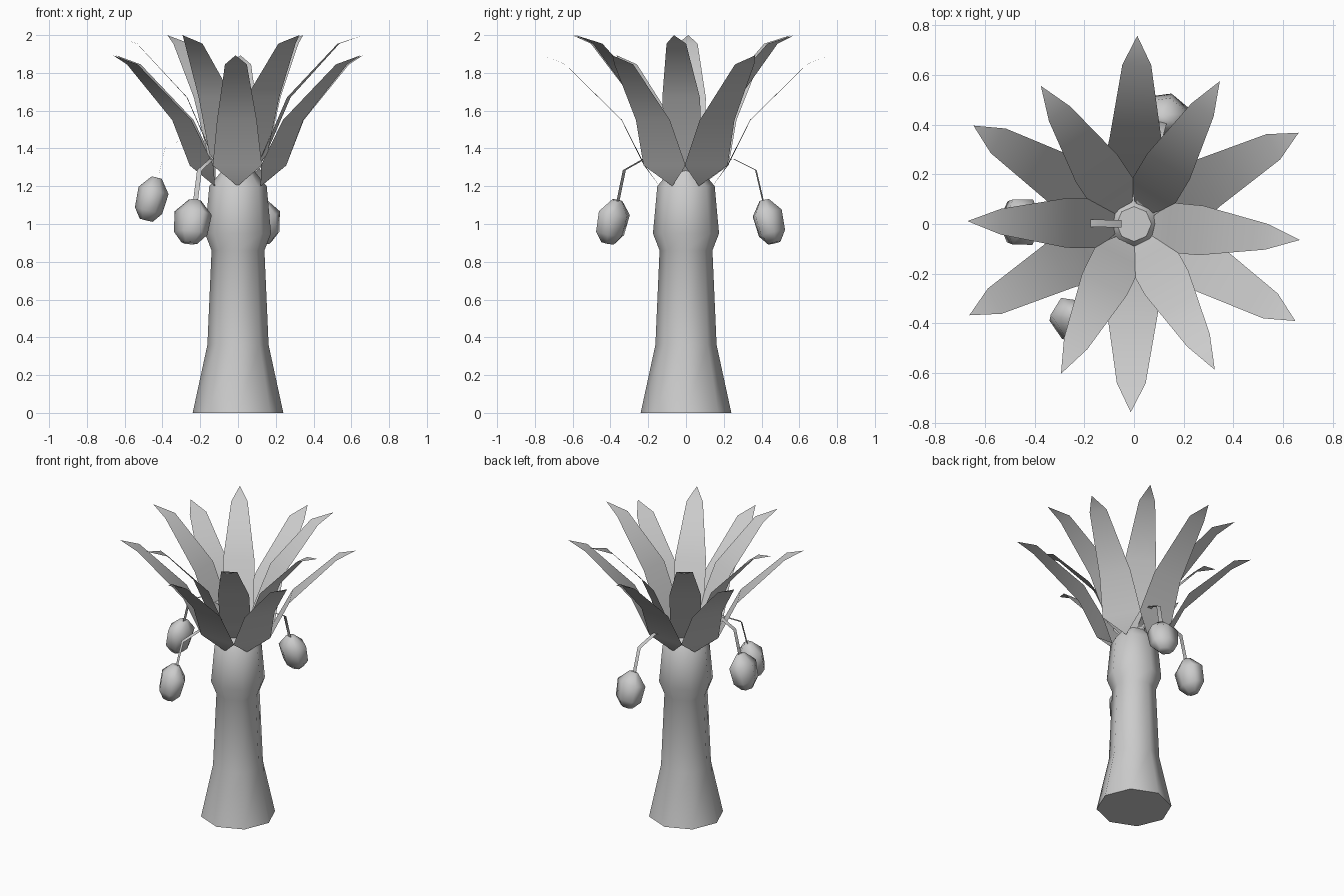
import bpy, bmesh
from math import sin, cos, radians, tau
from mathutils import Vector, Matrix

if "Cube" in bpy.data.objects:
    bpy.data.objects.remove(bpy.data.objects["Cube"])


def make_object(name, bm):
    bmesh.ops.recalc_face_normals(bm, faces=bm.faces[:])
    me = bpy.data.meshes.new(name)
    bm.to_mesh(me)
    bm.free()
    for p in me.polygons:
        p.use_smooth = True
    ob = bpy.data.objects.new(name, me)
    bpy.context.collection.objects.link(ob)
    return ob


def lathe(name, profile, sides, squash=1.0, cap_bottom=True):
    """Stack of rings from (radius, height) pairs, capped at the ends."""
    bm = bmesh.new()
    rings = [[bm.verts.new((squash * r * cos(tau * i / sides),
                            r * sin(tau * i / sides), z)) for i in range(sides)]
             for r, z in profile]
    for a, b in zip(rings, rings[1:]):
        for i in range(sides):
            j = (i + 1) % sides
            bm.faces.new((a[i], a[j], b[j], b[i]))
    bm.faces.new(rings[-1])
    if cap_bottom:
        bm.faces.new(rings[0][::-1])
    return make_object(name, bm)


def ribbon(name, rows, angle, dz=0.0):
    """Thin sheet along a radial path of (radius, height, half width)."""
    bm = bmesh.new()
    out = Vector((cos(angle), sin(angle), 0))
    side = Vector((-sin(angle), cos(angle), 0))
    pairs = []
    for r, z, w in rows:
        c = out * r + Vector((0, 0, z + dz))
        if w == 0:
            pairs.append([bm.verts.new(c)])
        else:
            pairs.append([bm.verts.new(c - side * w), bm.verts.new(c + side * w)])
    for a, b in zip(pairs, pairs[1:]):
        bm.faces.new(a + b[::-1])
    return make_object(name, bm)


# Trunk: flared octagonal column with a bulge under the crown
trunk = lathe("trunk", [(0.24, 0), (0.162, 0.36), (0.14, 0.86), (0.175, 0.95),
                        (0.152, 1.2), (0.07, 1.3)], 8)
bpy.context.view_layer.objects.active = trunk
trunk.select_set(True)
bpy.ops.object.shade_smooth_by_angle(angle=radians(50))

# Outer, lower leaves and inner, upper leaves
outer_leaf = [(0.14, 1.2, 0), (0.22, 1.31, 0.13), (0.34, 1.55, 0.105),
              (0.64, 1.845, 0.058), (0.757, 1.893, 0)]
inner_leaf = [(0.03, 1.2, 0), (0.14, 1.37, 0.10), (0.27, 1.67, 0.10),
              (0.535, 1.955, 0.052), (0.67, 2.0, 0)]
for i, a in enumerate((89, 29, -31, -91, -151, 148.5)):
    ribbon(f"outer_leaf_{i + 1}", outer_leaf, radians(a))
for i, a in enumerate((59, -5.5, -61, -116, 179, 124)):
    ribbon(f"inner_leaf_{i + 1}", inner_leaf, radians(a))

# Hanging fruit on bent flat stalks
stalk = [(0.05, 1.26, 0.015), (0.15, 1.325, 0.015), (0.26, 1.345, 0.015),
         (0.385, 1.285, 0.015), (0.425, 1.12, 0.015)]
fruit = [(0.045, -0.118), (0.095, -0.065), (0.105, 0.045), (0.035, 0.115)]
for i, (a, dz) in enumerate(((-122, 0), (74, 0), (179, 0.12))):
    ang = radians(a)
    ribbon(f"stalk_{i + 1}", stalk, ang, dz)
    ob = lathe(f"fruit_{i + 1}", fruit, 6, 0.78)
    ob.matrix_world = (Matrix.Rotation(ang, 4, 'Z')
                       @ Matrix.Translation((0.458, 0, 1.014 + dz))
                       @ Matrix.Rotation(radians(-14), 4, 'Y'))
